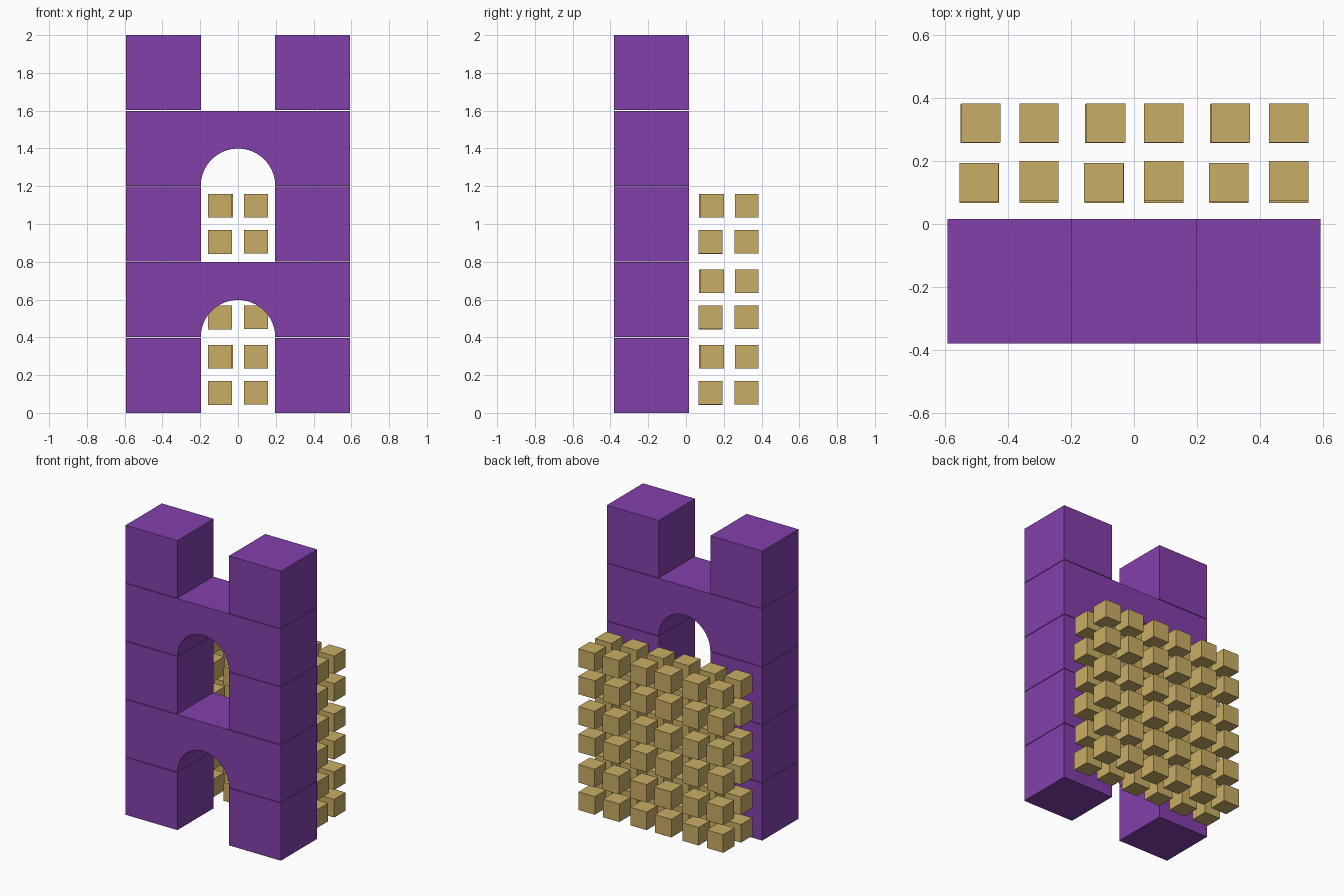
import bpy, bmesh, math
from mathutils import Vector

if "Cube" in bpy.data.objects:
    bpy.data.objects.remove(bpy.data.objects["Cube"])

def material(name, rgb):
    m = bpy.data.materials.new(name)
    m.diffuse_color = (*rgb, 1)
    m.use_nodes = True
    m.node_tree.nodes["Principled BSDF"].inputs["Base Color"].default_value = m.diffuse_color
    return m

purple = material("purple", (0.230, 0.051, 0.407))
tan = material("tan", (0.584, 0.423, 0.130))

def make_object(name, bm, mat):
    bmesh.ops.recalc_face_normals(bm, faces=bm.faces)
    mesh = bpy.data.meshes.new(name)
    bm.to_mesh(mesh)
    bm.free()
    mesh.materials.append(mat)
    ob = bpy.data.objects.new(name, mesh)
    bpy.context.collection.objects.link(ob)
    return ob

def box(name, centre, size, mat):
    bm = bmesh.new()
    bmesh.ops.create_cube(bm, size=1)
    for v in bm.verts:
        v.co = Vector(c + a * s for c, a, s in zip(centre, v.co, size))
    return make_object(name, bm, mat)

BLOCK = 0.397           # block edge
PITCH = (2 - BLOCK) / 4  # storey height including the thin joint
Y0, Y1 = -0.380, 0.016
HALF, RADIUS = 0.594, 0.197

# Arch bridge: front outline extruded through the wall depth
def arch(name, z):
    pts = [(HALF, z), (HALF, z + BLOCK), (-HALF, z + BLOCK), (-HALF, z)]
    n = 32
    for i in range(n + 1):
        a = math.pi * (1 - i / n)
        pts.append((RADIUS * math.cos(a), z + RADIUS * math.sin(a)))
    bm = bmesh.new()
    face = bm.faces.new([bm.verts.new((x, Y0, h)) for x, h in pts])
    ext = bmesh.ops.extrude_face_region(bm, geom=[face])
    moved = [g for g in ext["geom"] if isinstance(g, bmesh.types.BMVert)]
    bmesh.ops.translate(bm, verts=moved, vec=(0, Y1 - Y0, 0))
    # the extrusion keeps the starting face, so the solid is closed
    ob = make_object(name, bm, purple)
    bpy.ops.object.select_all(action='DESELECT')
    ob.select_set(True)
    bpy.context.view_layer.objects.active = ob
    bpy.ops.object.shade_smooth_by_angle(angle=math.radians(30))

# Tower: pairs of blocks alternating with arches
for level in range(5):
    z = level * PITCH
    if level % 2:
        arch(f"arch_{level}", z)
    else:
        for side in (-1, 1):
            box(f"block_{level}", (side * (RADIUS + HALF) / 2, (Y0 + Y1) / 2, z + BLOCK / 2),
                (HALF - RADIUS, Y1 - Y0, BLOCK), purple)

# Small cubes behind: slightly irregular 2x2x2 cluster, repeated 3x3
CUBE = 0.125
CLUSTER = [
    (-0.095, 0.130, 0.105), (0.095, 0.130, 0.106), (-0.093, 0.320, 0.107), (0.095, 0.320, 0.107),
    (-0.096, 0.132, 0.297), (0.095, 0.138, 0.297), (-0.090, 0.321, 0.297), (0.095, 0.321, 0.297),
]
for col in (-1, 0, 1):
    for row in range(3):
        for x, y, z in CLUSTER:
            box("small_cube", (x + col * 0.397, y, z + row * 0.4), (CUBE,) * 3, tan)
